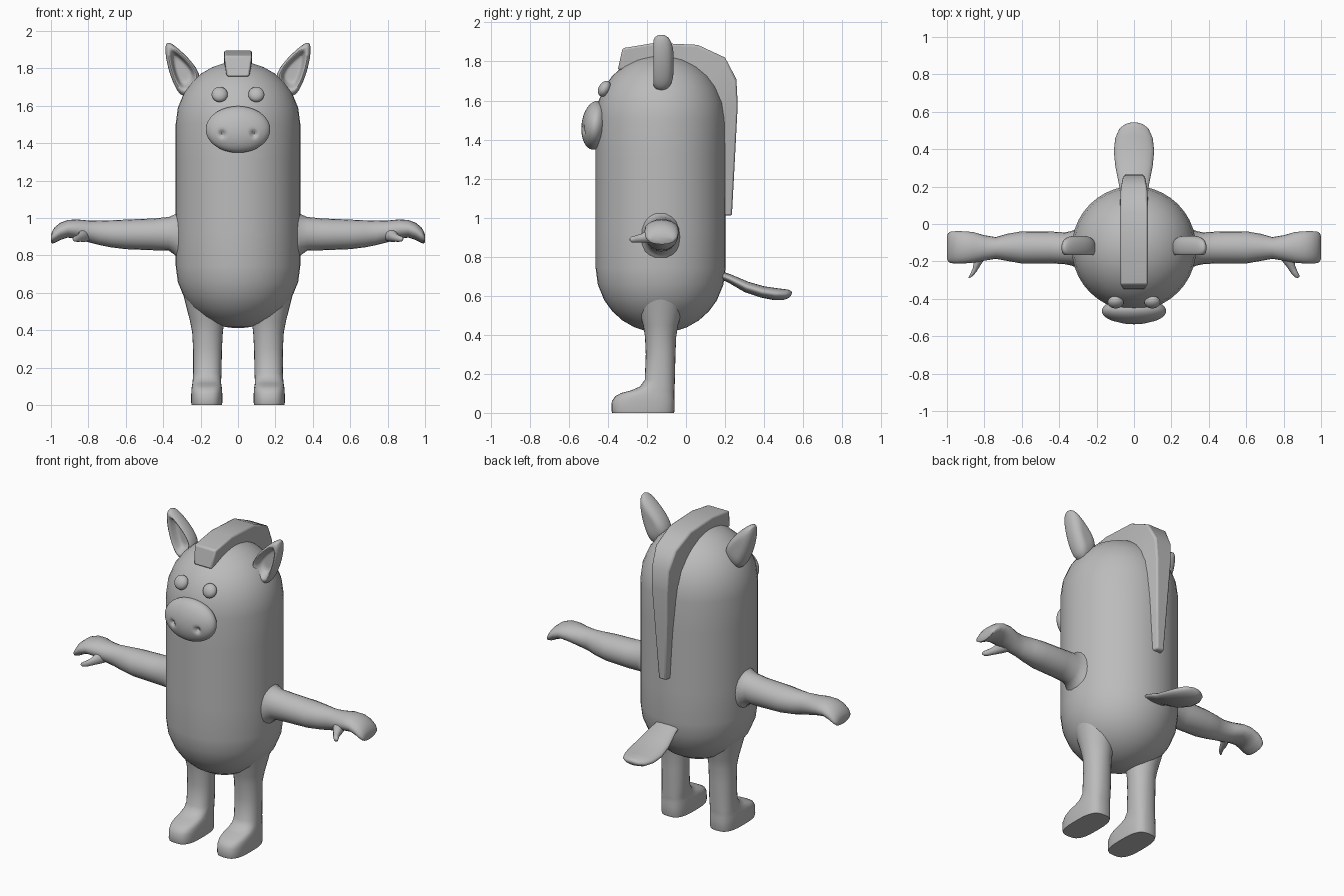
import bpy, bmesh, math
from mathutils import Vector

grey = bpy.data.materials.new("soft grey")
grey.diffuse_color = (0.5, 0.5, 0.5, 1)
CY = -0.13  # body axis


def finish(name, bm, subsurf=0, angle=60):
    bmesh.ops.recalc_face_normals(bm, faces=bm.faces)
    me = bpy.data.meshes.new(name)
    bm.to_mesh(me)
    bm.free()
    ob = bpy.data.objects.new(name, me)
    bpy.context.collection.objects.link(ob)
    me.materials.append(grey)
    if subsurf:
        ob.modifiers.new("smooth", 'SUBSURF').levels = subsurf
    bpy.ops.object.select_all(action='DESELECT')
    ob.select_set(True)
    bpy.context.view_layer.objects.active = ob
    bpy.ops.object.shade_smooth_by_angle(angle=math.radians(angle))
    return ob


def skin(rings):
    """Bridge equal-length rings of points and cap both ends."""
    bm = bmesh.new()
    vs = [[bm.verts.new(p) for p in r] for r in rings]
    n = len(vs[0])
    for a, b in zip(vs, vs[1:]):
        for i in range(n):
            j = (i + 1) % n
            bm.faces.new((a[i], a[j], b[j], b[i]))
    bm.faces.new(vs[0])
    bm.faces.new(vs[-1])
    return bm


def ring(center, u, v, n=20, power=2):
    """Superellipse ring around a centre with half-axes u and v."""
    pts = []
    for i in range(n):
        a = 2 * math.pi * i / n
        c, s = math.cos(a), math.sin(a)
        c = math.copysign(abs(c) ** (2 / power), c)
        s = math.copysign(abs(s) ** (2 / power), s)
        pts.append(Vector(center) + Vector(u) * c + Vector(v) * s)
    return pts


def ball(name, loc, scale, tilt=0, segs=24, dent=None):
    bm = bmesh.new()
    bmesh.ops.create_uvsphere(bm, u_segments=segs, v_segments=segs // 2, radius=1)
    ca, sa = math.cos(tilt), math.sin(tilt)
    for v in bm.verts:
        x, y, z = (v.co[i] * scale[i] for i in range(3))
        v.co = Vector((x, y * ca - z * sa, y * sa + z * ca)) + Vector(loc)
        if dent:
            dent(v)
    return finish(name, bm)


# Body: capsule
R, LOW, HIGH = 0.333, 0.743, 1.503
steps = [math.radians(a) for a in (3, 12, 24, 36, 48, 60, 75, 90)]
prof = [(R * math.sin(a), LOW - R * math.cos(a)) for a in steps]
prof += [(R, LOW + (HIGH - LOW) * k / 4) for k in (1, 2, 3)]
prof += [(R * math.sin(a), HIGH + R * math.cos(a)) for a in reversed(steps)]
finish("body", skin([ring((0, CY, z), (r, 0, 0), (0, r, 0), 40) for r, z in prof]))

# Snout with two nostril dents
def nostril(v):
    if v.co.y < -0.46:
        d = math.hypot((abs(v.co.x) - 0.085) / 0.8, v.co.z - 1.45)
        v.co.y += 0.028 * math.exp(-(d / 0.016) ** 2)

ball("snout", (0, -0.465, 1.473), (0.172, 0.07, 0.125), -0.12, 80, nostril)

# Mane: tapered strip (outer y, z, inner y, z, outer and inner half width)
mane = [(-0.325, 1.868, -0.35, 1.755, 0.075, 0.06),
        (-0.16, 1.895, -0.20, 1.78, 0.075, 0.07),
        (0.06, 1.885, 0.0, 1.76, 0.075, 0.075),
        (0.20, 1.82, 0.10, 1.67, 0.07, 0.075),
        (0.258, 1.71, 0.16, 1.58, 0.058, 0.075),
        (0.265, 1.58, 0.18, 1.50, 0.052, 0.07),
        (0.25, 1.29, 0.18, 1.29, 0.038, 0.05),
        (0.235, 1.01, 0.18, 1.01, 0.024, 0.034)]
bm = skin([[(-a, y, z), (a, y, z), (b, iy, iz), (-b, iy, iz)]
           for y, z, iy, iz, a, b in mane])
ob = finish("mane", bm, angle=40)
bev = ob.modifiers.new("soft edge", 'BEVEL')
bev.width, bev.segments, bev.angle_limit = 0.01, 2, math.radians(50)

# Tail: flat paddle (y, z, half width, half thickness)
tail = [(0.15, 0.715, 0.07, 0.018), (0.22, 0.69, 0.082, 0.02),
        (0.31, 0.645, 0.1, 0.026), (0.39, 0.62, 0.108, 0.028),
        (0.46, 0.608, 0.1, 0.03), (0.51, 0.605, 0.078, 0.027),
        (0.532, 0.606, 0.05, 0.018), (0.54, 0.607, 0.025, 0.008)]
finish("tail", skin([ring((0, y, z), (w, 0, 0), (0, t * 0.4, t), 20)
                     for y, z, w, t in tail]))

# Leg with shoe: (z, x, y, half x, half y, roundness power)
leg = [(0, 0.167, -0.22, 0.081, 0.158, 3), (0.012, 0.167, -0.22, 0.083, 0.162, 3),
       (0.06, 0.167, -0.219, 0.083, 0.161, 3), (0.085, 0.167, -0.211, 0.082, 0.152, 3),
       (0.102, 0.167, -0.196, 0.079, 0.136, 3), (0.115, 0.167, -0.17, 0.077, 0.111, 2.8),
       (0.135, 0.166, -0.147, 0.076, 0.089, 2.5), (0.17, 0.164, -0.134, 0.076, 0.077, 2.3),
       (0.30, 0.163, -0.13, 0.077, 0.076, 2.2), (0.39, 0.163, -0.13, 0.082, 0.08, 2),
       (0.45, 0.165, -0.13, 0.092, 0.09, 2), (0.52, 0.17, -0.13, 0.105, 0.11, 2),
       (0.62, 0.18, -0.13, 0.12, 0.13, 2)]
# Arm and hand: (x, y, z, half y, half z)
arm = [(0.24, -0.13, 0.90, 0.12, 0.18), (0.315, -0.13, 0.90, 0.1, 0.145),
       (0.335, -0.13, 0.91, 0.092, 0.11), (0.37, -0.13, 0.915, 0.085, 0.09),
       (0.45, -0.125, 0.912, 0.085, 0.085), (0.60, -0.125, 0.912, 0.086, 0.079),
       (0.68, -0.125, 0.915, 0.072, 0.072), (0.74, -0.128, 0.92, 0.058, 0.065),
       (0.80, -0.128, 0.928, 0.068, 0.058), (0.86, -0.125, 0.94, 0.082, 0.052),
       (0.91, -0.125, 0.942, 0.086, 0.047), (0.95, -0.125, 0.928, 0.087, 0.046),
       (0.98, -0.125, 0.908, 0.084, 0.042), (0.994, -0.125, 0.895, 0.076, 0.032),
       (1.0, -0.125, 0.89, 0.06, 0.018)]
thumb = [(0.80, -0.14, 0.915, 0.04), (0.825, -0.19, 0.905, 0.034),
         (0.842, -0.23, 0.895, 0.022), (0.858, -0.26, 0.89, 0.018),
         (0.872, -0.28, 0.888, 0.014), (0.878, -0.287, 0.888, 0.006)]
# Ear outline (x, z) and its layers (y, scale): recess, rim, rounded back
ear = [(0.388, 1.94), (0.355, 1.935), (0.285, 1.875), (0.222, 1.805), (0.195, 1.735),
       (0.225, 1.67), (0.295, 1.64), (0.335, 1.695), (0.368, 1.78), (0.388, 1.87)]
layers = [(-0.115, 0.3), (-0.118, 0.55), (-0.16, 0.68), (-0.17, 0.82), (-0.155, 0.98),
          (-0.12, 1.04), (-0.085, 0.92), (-0.066, 0.6), (-0.064, 0.3)]

for s, side in ((1, "left"), (-1, "right")):
    finish(side + "_leg", skin([ring((s * x, y, z), (a, 0, 0), (0, b, 0), 28, p)
                                for z, x, y, a, b, p in leg]))
    finish(side + "_arm", skin([ring((s * x, y, z), (0, a, 0), (0, 0, b))
                                for x, y, z, a, b in arm]))
    finish(side + "_thumb", skin([ring((s * x, y, z), (r * 0.9, r * 0.3 * s * s, 0),
                                       (0, 0, r), 12) for x, y, z, r in thumb]))
    finish(side + "_ear", skin([[(s * (0.295 + (x - 0.295) * k), y, 1.79 + (z - 1.79) * k)
                                 for x, z in ear] for y, k in layers]), 2)
    ball(side + "_eye", (s * 0.098, -0.418, 1.66), (0.043, 0.03, 0.043), -0.5)
